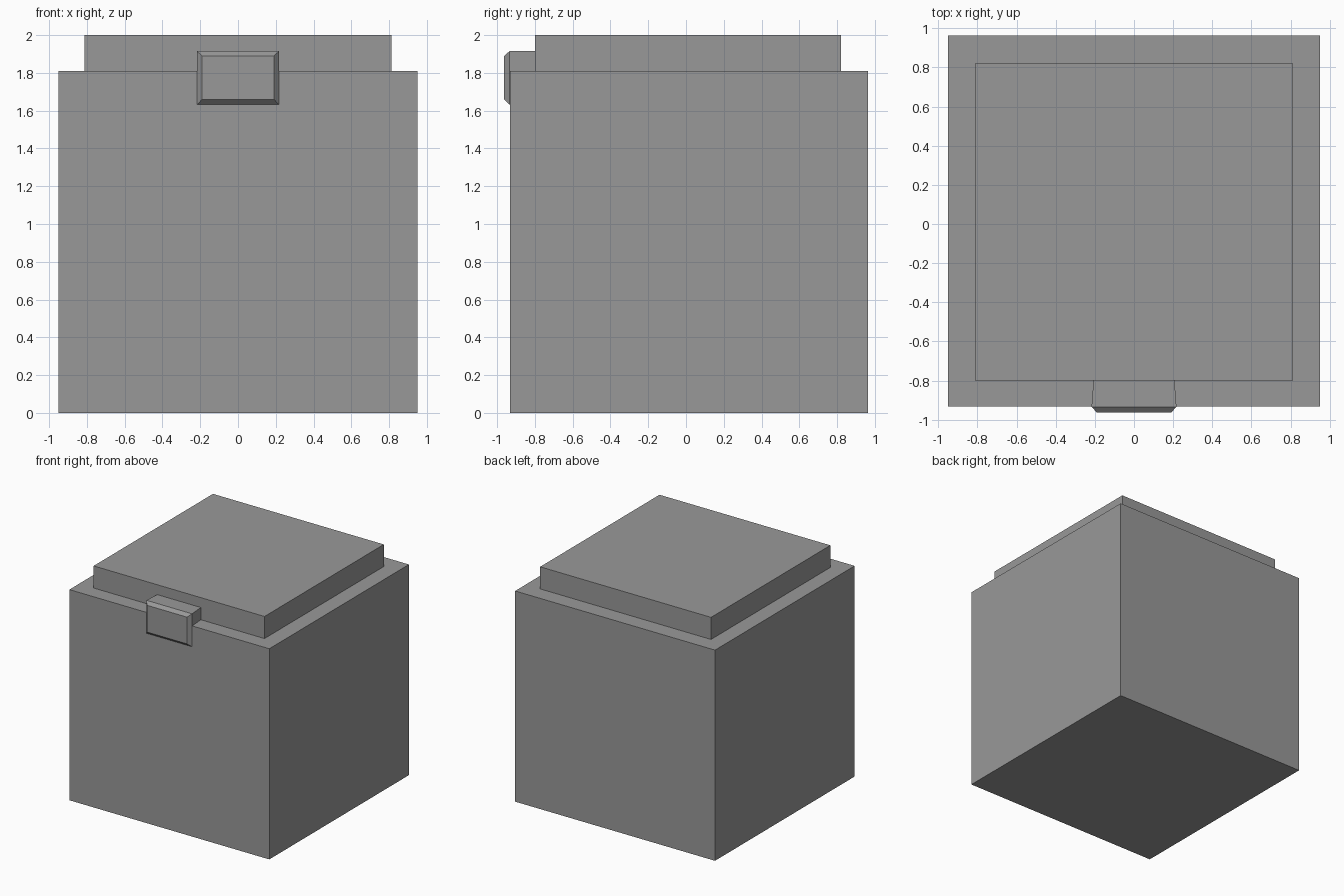
import bpy
import bmesh

if "Cube" in bpy.data.objects:
    bpy.data.objects.remove(bpy.data.objects["Cube"])

# Dark grey shared by every part
grey = bpy.data.materials.new("dark_grey")
grey.diffuse_color = (0.318, 0.318, 0.318, 1)
grey.use_nodes = True
grey.node_tree.nodes["Principled BSDF"].inputs["Base Color"].default_value = grey.diffuse_color


def loft(name, rings, cap_start=True, cap_end=True):
    """Skin a series of four-cornered rings into one flat-faced object."""
    bm = bmesh.new()
    loops = [[bm.verts.new(p) for p in ring] for ring in rings]
    for a, b in zip(loops, loops[1:]):
        for i in range(4):
            j = (i + 1) % 4
            bm.faces.new((a[i], a[j], b[j], b[i]))
    if cap_start:
        bm.faces.new(loops[0][::-1])
    if cap_end:
        bm.faces.new(loops[-1])
    mesh = bpy.data.meshes.new(name)
    bm.to_mesh(mesh)
    bm.free()
    mesh.materials.append(grey)
    obj = bpy.data.objects.new(name, mesh)
    bpy.context.collection.objects.link(obj)
    return obj


def flat_ring(half_x, y0, y1, z):
    return [(-half_x, y0, z), (half_x, y0, z), (half_x, y1, z), (-half_x, y1, z)]


def upright_ring(half_x, y, z0, z1):
    return [(-half_x, y, z0), (half_x, y, z0), (half_x, y, z1), (-half_x, y, z1)]


# Main box, with a ledge running in to the foot of the lid
lid_foot = flat_ring(0.812, -0.80, 0.82, 1.81)
loft("box_body", [flat_ring(0.95, -0.932, 0.963, 0),
                  flat_ring(0.95, -0.932, 0.963, 1.81),
                  lid_foot], cap_end=False)

# Raised lid, open where it meets the ledge
loft("lid", [lid_foot, flat_ring(0.812, -0.80, 0.82, 2.0)], cap_start=False)

# Latch reaching from the lid over the ledge, with a bevelled front plate
loft("latch", [upright_ring(0.207, -0.80, 1.81, 1.915),
               upright_ring(0.217, -0.934, 1.632, 1.915),
               upright_ring(0.19, -0.963, 1.66, 1.89)], cap_start=False)
